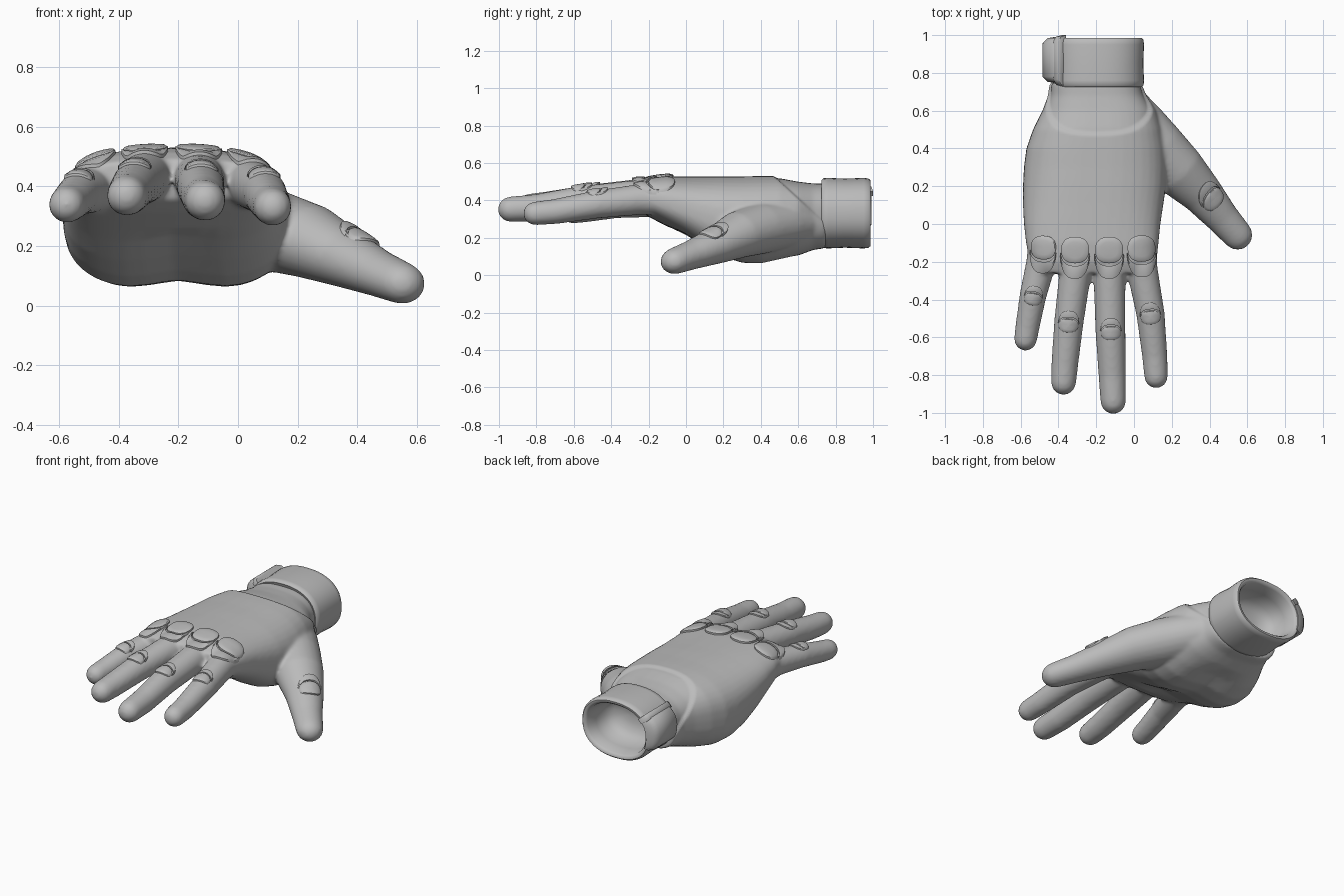
import bpy, bmesh, math
from mathutils import Vector
from mathutils.bvhtree import BVHTree

if "Cube" in bpy.data.objects:
    bpy.data.objects.remove(bpy.data.objects["Cube"])

grey = bpy.data.materials.new("glove_grey")
grey.diffuse_color = (0.5, 0.5, 0.5, 1)
grey.use_nodes = True
grey.node_tree.nodes["Principled BSDF"].inputs["Base Color"].default_value = grey.diffuse_color


def loft(bm, rings, closed=True, caps=True):
    """Skin a list of point rows; closed rows are rings."""
    rows = [[bm.verts.new(p) for p in r] for r in rings]
    n = len(rows[0])
    for a, b in zip(rows, rows[1:]):
        for i in range(n if closed else n - 1):
            j = (i + 1) % n
            bm.faces.new((a[i], a[j], b[j], b[i]))
    if caps and closed:
        bm.faces.new(rows[0])
        bm.faces.new(rows[-1])


def finish(bm, name, angle=40):
    bmesh.ops.recalc_face_normals(bm, faces=bm.faces)
    me = bpy.data.meshes.new(name)
    bm.to_mesh(me)
    bm.free()
    me.shade_smooth()
    me.set_sharp_from_angle(angle=math.radians(angle))
    me.materials.append(grey)
    ob = bpy.data.objects.new(name, me)
    bpy.context.collection.objects.link(ob)
    return ob


def oval(y, xl, xr, zb, zt, e=2.5, n=40, dent=0.0, eb=None):
    """Superellipse ring in the xz plane, optionally dented underneath."""
    cx, cz, w, h = (xl + xr) / 2, (zb + zt) / 2, (xr - xl) / 2, (zt - zb) / 2
    out = []
    for i in range(n):
        a = 2 * math.pi * i / n
        c, s = math.cos(a), math.sin(a)
        k = e if s >= 0 else (eb or e)
        x = cx + w * math.copysign(abs(c) ** (2 / k), c)
        z = cz + h * math.copysign(abs(s) ** (2 / k), s)
        if s < 0:
            z += dent * math.exp(-((x + .2) / .12) ** 2) * min(1, -2 * s)
        out.append((x, y, z))
    return out


def tube(bm, pts, squash=1.0, n=24):
    """Round tapered finger with a domed tip; pts are (x, y, z, radius)."""
    p = [(Vector(q[:3]), q[3]) for q in pts]
    t = (p[-1][0] - p[-2][0]).normalized()
    end, r = p[-1]
    for a in (25, 48, 68, 83):
        a = math.radians(a)
        p.append((end + t * r * math.sin(a), r * math.cos(a)))
    rings = []
    for i, (c, r) in enumerate(p):
        d = (p[min(i + 1, len(p) - 1)][0] - p[max(i - 1, 0)][0]).normalized()
        u = d.cross(Vector((0, 0, 1))).normalized()
        v = u.cross(d) * squash
        rings.append([c + r * (u * math.cos(k * math.tau / n) + v * math.sin(k * math.tau / n))
                      for k in range(n)])
    loft(bm, rings)


# Hand: palm and digits, fused by a voxel remesh
bm = bmesh.new()
palm = [(0.75, -.45, .04, .145, .50), (0.68, -.455, .065, .135, .50),
        (0.60, -.485, .12, .105, .51), (0.50, -.535, .15, .07, .53),
        (0.40, -.57, .17, .048, .53), (0.30, -.583, .175, .052, .528),
        (0.20, -.588, .17, .085, .528), (0.10, -.588, .155, .14, .527),
        (0.00, -.583, .14, .205, .527), (-.10, -.572, .13, .26, .527),
        (-.20, -.55, .12, .312, .515), (-.26, -.53, .10, .355, .49)]
loft(bm, [oval(*s, dent=.035 if -.05 < s[0] < .55 else 0, eb=2.8) for s in palm])
digits = {
    "little": [(-.47, -.02, .37, .085), (-.49, -.2, .39, .08), (-.535, -.38, .375, .071),
               (-.565, -.55, .345, .064), (-.574, -.61, .338, .061)],
    "ring": [(-.30, -.05, .43, .085), (-.31, -.25, .43, .085), (-.345, -.52, .405, .078),
             (-.367, -.75, .375, .071), (-.373, -.838, .368, .067)],
    "middle": [(-.13, -.05, .42, .085), (-.13, -.25, .425, .085), (-.125, -.56, .397, .08),
               (-.115, -.80, .36, .073), (-.11, -.938, .352, .068)],
    "index": [(.02, -.05, .40, .085), (.045, -.25, .405, .082), (.088, -.48, .378, .075),
              (.11, -.70, .34, .067), (.117, -.807, .33, .063)],
    "thumb": [(-.05, .62, .28, .13), (.02, .52, .27, .15), (.12, .40, .25, .155), (.24, .28, .215, .142),
              (.36, .16, .158, .112), (.47, .03, .108, .089), (.548, -.058, .076, .080)],
}
for name, pts in digits.items():
    tube(bm, pts, 0.88 if name == "thumb" else 1.0)
raw = finish(bm, "hand_raw")
m = raw.modifiers.new("fuse", 'REMESH')
m.mode = 'VOXEL'
m.voxel_size = 0.01
m = raw.modifiers.new("soften", 'SMOOTH')
m.factor = 0.5
m.iterations = 12
dg = bpy.context.evaluated_depsgraph_get()
bm = bmesh.new()
bm.from_object(raw, dg)
bpy.data.objects.remove(raw)
# Stepped-in wrist panel behind a slanted edge
for v in bm.verts:
    f = (v.co.y - 0.465 - (0.53 - v.co.z) * 1.05) / 0.025
    f = max(0, min(1, f))
    k = 1 - 0.055 * f * f * (3 - 2 * f)
    v.co.x = -.2 + (v.co.x + .2) * k
    v.co.z = .32 + (v.co.z - .32) * k
hand = finish(bm, "hand", 180)
bm = bmesh.new()
bm.from_mesh(hand.data)
surface = BVHTree.FromBMesh(bm)
bm.free()


def plate(name, centre, fwd, up, su, sv, flip, big):
    """Raised knuckle pad plus crescent, wrapped on the hand surface."""
    up = Vector(up).normalized()
    fwd = Vector(fwd)
    fwd = (fwd - up * fwd.dot(up)).normalized()
    side = fwd.cross(up)
    centre = Vector(centre)

    def cast(u, v):
        o = centre + side * u + fwd * v + up * 0.5
        return o, surface.ray_cast(o, -up)[3]

    base = cast(0, 0)[1]

    def on(u, v, h):
        if flip:
            v = -v
        o, d = cast(u * su, v * sv)
        if d is None or d > base + 0.05:
            d = base + 0.05
        return o - up * (d - h)

    top = 0.016 if big else 0.012
    bm = bmesh.new()
    n = 32
    rings = []
    for s, h in ((1.0, -.012), (1.0, top * .7), (.9, top), (.6, top * 1.1), (.3, top * 1.15), (.02, top * 1.15)):
        ring = []
        for k in range(n):
            a = k * math.tau / n
            c, q = math.cos(a), math.sin(a)
            ring.append(on(.074 * s * math.copysign(abs(c) ** .85, c),
                           .07 * s * math.copysign(abs(q) ** .85, q), h))
        rings.append(ring)
    loft(bm, rings)
    rows = []
    for f, h in ((0, -.012), (0, top * .8), (.5, top), (1, top * .7), (1, -.012)):
        row = []
        for k in range(25):
            a = math.radians(8 + 164 * k / 24)
            row.append(on((.076 + .003 * f) * math.copysign(abs(math.cos(a)) ** .8, math.cos(a)),
                          (.084 + .068 * f) * math.sin(a) ** .8, h))
        rows.append(row)
    loft(bm, rows, closed=False)
    finish(bm, name, 35)


# Knuckle pads: large at finger roots, small at middle joints
for name, big, small, fwd in (
        ("little", (-.48, -.125, .4), (-.535, -.38, .4), (-.2, -1, 0)),
        ("ring", (-.312, -.138, .4), (-.347, -.52, .4), (-.06, -1, 0)),
        ("middle", (-.132, -.138, .4), (-.122, -.56, .4), (.02, -1, 0)),
        ("index", (.04, -.13, .4), (.088, -.477, .4), (.1, -1, 0))):
    k = .9 if name == "little" else 1
    plate(name + "_root_pad", big, (fwd[0] * .3, -1, 0), (0, 0, 1), k, k, False, True)
    plate(name + "_joint_pad", (small[0], small[1] - .018, .4), fwd, (0, 0, 1), .72 * k, .52 * k, True, False)
plate("thumb_joint_pad", (.41, .125, .2), (.2, -.24, -.13), (.4, .2, .85), .85, .65, True, False)

# Cuff: hollow band with rounded rims and a bowl-shaped inside
bm = bmesh.new()
prof = [(.735, -.035), (.725, -.012), (.735, -.002), (.76, 0), (.85, -.004), (.95, 0), (.975, -.003),
        (.986, -.012), (.985, -.025), (.97, -.036), (.90, -.045), (.82, -.055), (.78, -.09),
        (.765, -.14), (.76, -.175)]
loft(bm, [oval(y, -.43 - d, .053 + d, .143 - d, .52 + d, 2.3, 48) for y, d in prof], caps=False)
bmesh.ops.holes_fill(bm, edges=[e for e in bm.edges if e.is_boundary], sides=0)
finish(bm, "cuff", 50)


# Closure tab wrapped round the outer side of the cuff
def tab(name, a0, a1, y0, y1, t0, t1):
    bm = bmesh.new()
    rings = []
    n = 14
    for i in range(n + 1):
        f = i / n
        a = math.radians(a0 + (a1 - a0) * f)
        t = t0 + (t1 - t0) * math.sin(math.pi * f) ** .6
        c, s = math.cos(a), math.sin(a)

        def pt(y, d):
            return (-.19 + (.24 + d) * math.copysign(abs(c) ** .87, c), y,
                    .33 + (.188 + d) * math.copysign(abs(s) ** .87, s))
        rings.append([pt(y0, -.02), pt(y0 + .008, t * .5), pt(y0 + .035, t), pt(y1 - .035, t),
                      pt(y1 - .008, t * .5), pt(y1, -.02)])
    loft(bm, rings)
    finish(bm, name, 50)


tab("cuff_tab", 140, 198, .745, .992, .01, .057)
tab("cuff_tab_edge", 138, 149, .73, 1.0, .03, .036)
